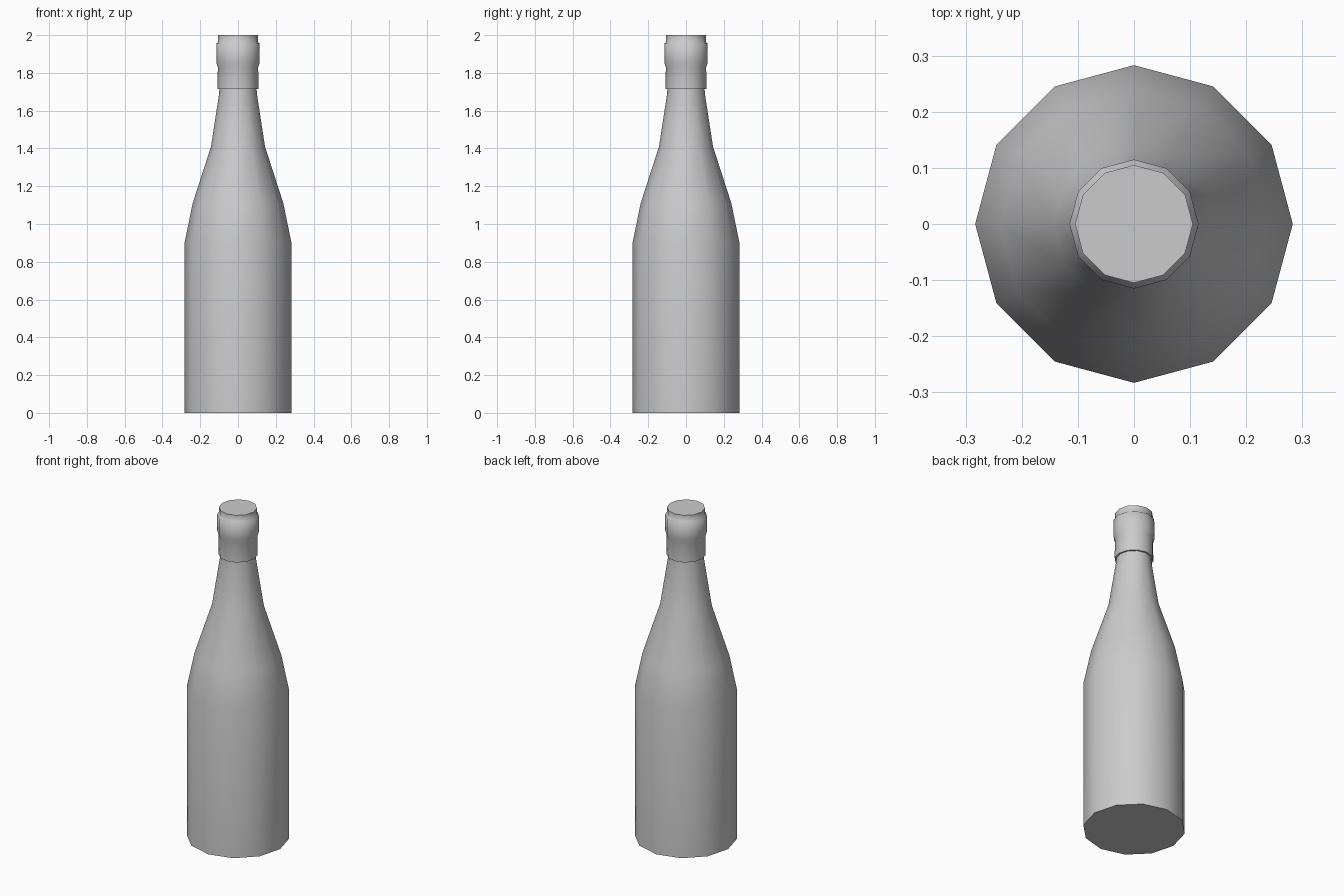
import bpy
import bmesh
from math import radians, sin, cos, pi

SIDES = 12

cube = bpy.data.objects.get("Cube")
if cube:
    bpy.data.objects.remove(cube, do_unlink=True)

# Single plain grey
grey = bpy.data.materials.new("plain_grey")
grey.use_nodes = True
colour = (0.6, 0.6, 0.6, 1)
grey.diffuse_color = colour
grey.node_tree.nodes["Principled BSDF"].inputs["Base Color"].default_value = colour


def lathe(name, profile, angle):
    """Spin (radius, height) points into a capped solid."""
    bm = bmesh.new()
    rings = []
    for r, z in profile:
        rings.append([bm.verts.new((r * cos(2 * pi * i / SIDES),
                                    r * sin(2 * pi * i / SIDES), z))
                      for i in range(SIDES)])
    for low, high in zip(rings, rings[1:]):
        for i in range(SIDES):
            j = (i + 1) % SIDES
            bm.faces.new((low[i], low[j], high[j], high[i]))
    bm.faces.new(rings[0][::-1])
    bm.faces.new(rings[-1])
    mesh = bpy.data.meshes.new(name)
    bm.to_mesh(mesh)
    bm.free()
    mesh.materials.append(grey)
    obj = bpy.data.objects.new(name, mesh)
    bpy.context.collection.objects.link(obj)
    bpy.ops.object.select_all(action="DESELECT")
    obj.select_set(True)
    bpy.context.view_layer.objects.active = obj
    bpy.ops.object.shade_smooth_by_angle(angle=radians(angle))
    return obj


# Body, shoulder and neck
lathe("bottle_body", [(0.283, 0), (0.283, 0.9), (0.24, 1.11),
                      (0.143, 1.41), (0.1, 1.69), (0.098, 1.73)], 50)

# Collar around the mouth, with the stopper on top
lathe("neck_collar", [(0.108, 1.715), (0.107, 1.83), (0.115, 1.855),
                      (0.115, 1.955), (0.105, 1.963), (0.105, 2)], 60)
